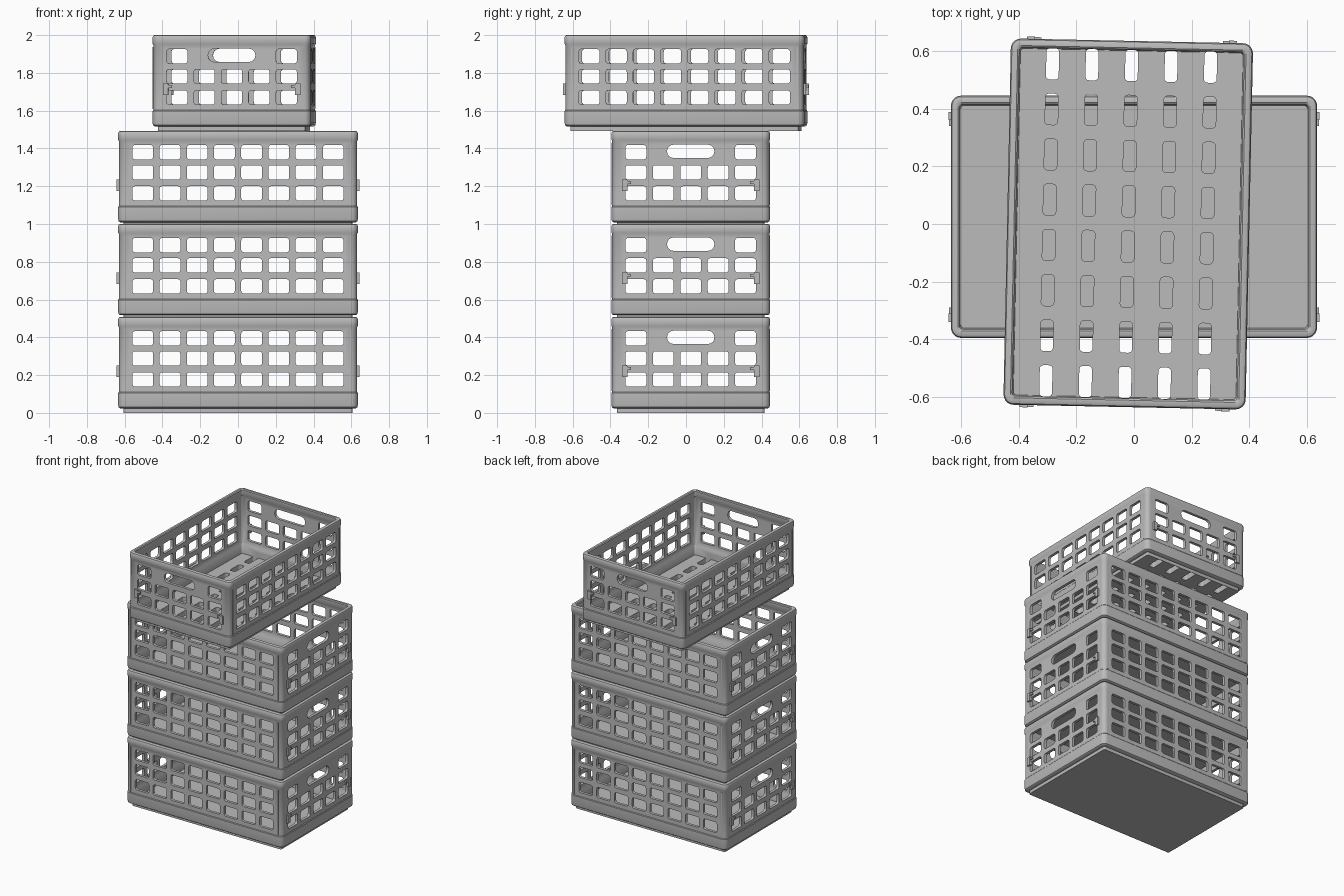
import bpy, bmesh, math
from mathutils import Vector, Matrix

if "Cube" in bpy.data.objects:
    bpy.data.objects.remove(bpy.data.objects["Cube"])

grey = bpy.data.materials.new("grey plastic")
grey.use_nodes = True
COLOUR = (0.5, 0.5, 0.5, 1)
grey.diffuse_color = COLOUR
grey.node_tree.nodes["Principled BSDF"].inputs["Base Color"].default_value = COLOUR

LENGTH, WIDTH, HEIGHT = 0.635, 0.42, 0.507   # half length, half width, full height


def rounded_rect(a, b, r, steps=4):
    """2D outline of a rectangle with half sizes a, b and corner radius r."""
    pts = []
    for i, (sx, sy) in enumerate([(1, 1), (-1, 1), (-1, -1), (1, -1)]):
        for k in range(steps + 1):
            t = math.pi / 2 * (i + k / steps)
            pts.append((sx * (a - r) + r * math.cos(t), sy * (b - r) + r * math.sin(t)))
    return pts


def loft(bm, rings):
    """Skin a stack of equal rings and cap both ends."""
    loops = [[bm.verts.new(p) for p in ring] for ring in rings]
    n = len(loops[0])
    for lo, hi in zip(loops, loops[1:]):
        for i in range(n):
            bm.faces.new((lo[i], lo[(i + 1) % n], hi[(i + 1) % n], hi[i]))
    bm.faces.new(loops[0][::-1])
    bm.faces.new(loops[-1])


def finish(bm, name):
    bmesh.ops.recalc_face_normals(bm, faces=bm.faces)
    mesh = bpy.data.meshes.new(name)
    bm.to_mesh(mesh)
    bm.free()
    mesh.materials.append(grey)
    obj = bpy.data.objects.new(name, mesh)
    bpy.context.collection.objects.link(obj)
    return obj


def prisms(name, specs, turn, reach):
    """Rounded bars (u, v, half width, half height, radius) running along one axis."""
    bm = bmesh.new()
    for u, v, a, b, r in specs:
        outline = rounded_rect(a, b, r)
        loft(bm, [[turn @ Vector((u + x, v + y, d)) for x, y in outline]
                  for d in (-reach, reach)])
    cutter = finish(bm, name)
    cutter.hide_render = True
    return cutter


def shell():
    """Open box swept from a wall section of (inset, height) points."""
    section = [(0.03, 0), (0.03, 0.024), (0.012, 0.024), (0.003, 0.03), (0, 0.042),
               (0, 0.105), (0.004, 0.11), (0.004, 0.455), (0, 0.462), (0, HEIGHT - 0.012),
               (0.004, HEIGHT - 0.003), (0.01, HEIGHT), (0.024, HEIGHT), (0.03, HEIGHT - 0.005),
               (0.03, 0.465), (0.024, 0.455), (0.024, 0.11), (0.03, 0.1), (0.034, 0.04)]
    bm = bmesh.new()
    loft(bm, [[Vector((x, y, z)) for x, y in
               rounded_rect(LENGTH - i, WIDTH - i, max(0.035 - i, 0.012), 5)]
              for i, z in section])
    return finish(bm, "crate_body")


# Openings: windows in the long walls, windows and handle in the end walls, floor slots
rows = [0.177, 0.288, 0.395]
columns = lambda n, gap: [(i - (n - 1) / 2) * gap for i in range(n)]
window = (0.055, 0.038, 0.014)
long_windows = [(x, z, *window) for x in columns(8, 0.144) for z in rows]
end_windows = [(y, z, *window) for y in columns(5, 0.145) for z in rows
               if z < 0.39 or abs(y) > 0.2]
end_windows.append((0, 0.4, 0.125, 0.035, 0.033))
floor_slots = [(x, y, 0.054, 0.022, 0.012) for x in columns(8, 0.157)
               for y in columns(5, 0.137)]

along_y = Matrix.Rotation(math.pi / 2, 3, 'X')
along_x = Matrix(((0, 0, 1), (1, 0, 0), (0, 1, 0)))
wall_cutters = [prisms("long_wall_cutter", long_windows, along_y, 1),
                prisms("end_wall_cutter", end_windows, along_x, 1)]
slot_cutter = prisms("floor_cutter", floor_slots, Matrix.Identity(3), 0.08)


def cut(obj, cutters):
    for c in cutters:
        mod = obj.modifiers.new(c.name, 'BOOLEAN')
        mod.operation, mod.solver, mod.object = 'DIFFERENCE', 'EXACT', c
    graph = bpy.context.evaluated_depsgraph_get()
    mesh = bpy.data.meshes.new_from_object(obj.evaluated_get(graph))
    obj.modifiers.clear()
    obj.data = mesh
    mesh.materials.clear()
    mesh.materials.append(grey)
    bpy.ops.object.select_all(action='DESELECT')
    obj.select_set(True)
    bpy.context.view_layer.objects.active = obj
    bpy.ops.object.shade_smooth_by_angle(angle=math.radians(35))
    return mesh


def fittings():
    """Hinge clips on the end walls and upright seam ribs on the long walls."""
    bm = bmesh.new()

    def box(centre, size):
        bmesh.ops.create_cube(bm, size=1, matrix=Matrix.Translation(centre)
                              @ Matrix.Diagonal((*size, 1)))

    for sx in (-1, 1):
        for sy in (-1, 1):
            box((sx * (LENGTH - 0.001), sy * 0.35, 0.22), (0.018, 0.028, 0.06))
            box((sx * (LENGTH - 0.001), sy * 0.33, 0.235), (0.014, 0.03, 0.014))
            box((sx * 0.598, sy * (WIDTH - 0.004), 0.28), (0.006, 0.006, 0.33))
    return finish(bm, "crate_fittings").data


solid_mesh = cut(shell(), wall_cutters)
solid = bpy.context.object
slotted = shell()
cut(slotted, wall_cutters + [slot_cutter])
clip_mesh = fittings()
for helper in wall_cutters + [slot_cutter, bpy.data.objects["crate_fittings"]]:
    bpy.data.objects.remove(helper)

# Stack: three aligned crates and one turned across the top
stack = [("bottom", solid, 0, 0.025, 0, 0), ("lower_middle", None, 0, 0.025, 0.493, 0),
         ("upper_middle", None, 0, 0.025, 0.985, 0), ("top", slotted, -0.02, 0, 1.493, 88.8)]
for name, crate, x, y, z, angle in stack:
    if crate is None:
        crate = bpy.data.objects.new(name, solid_mesh)
        bpy.context.collection.objects.link(crate)
    crate.name = name + "_crate"
    clips = bpy.data.objects.new(name + "_crate_fittings", clip_mesh)
    bpy.context.collection.objects.link(clips)
    for part in (crate, clips):
        part.location = (x, y, z)
        part.rotation_euler.z = math.radians(angle)
